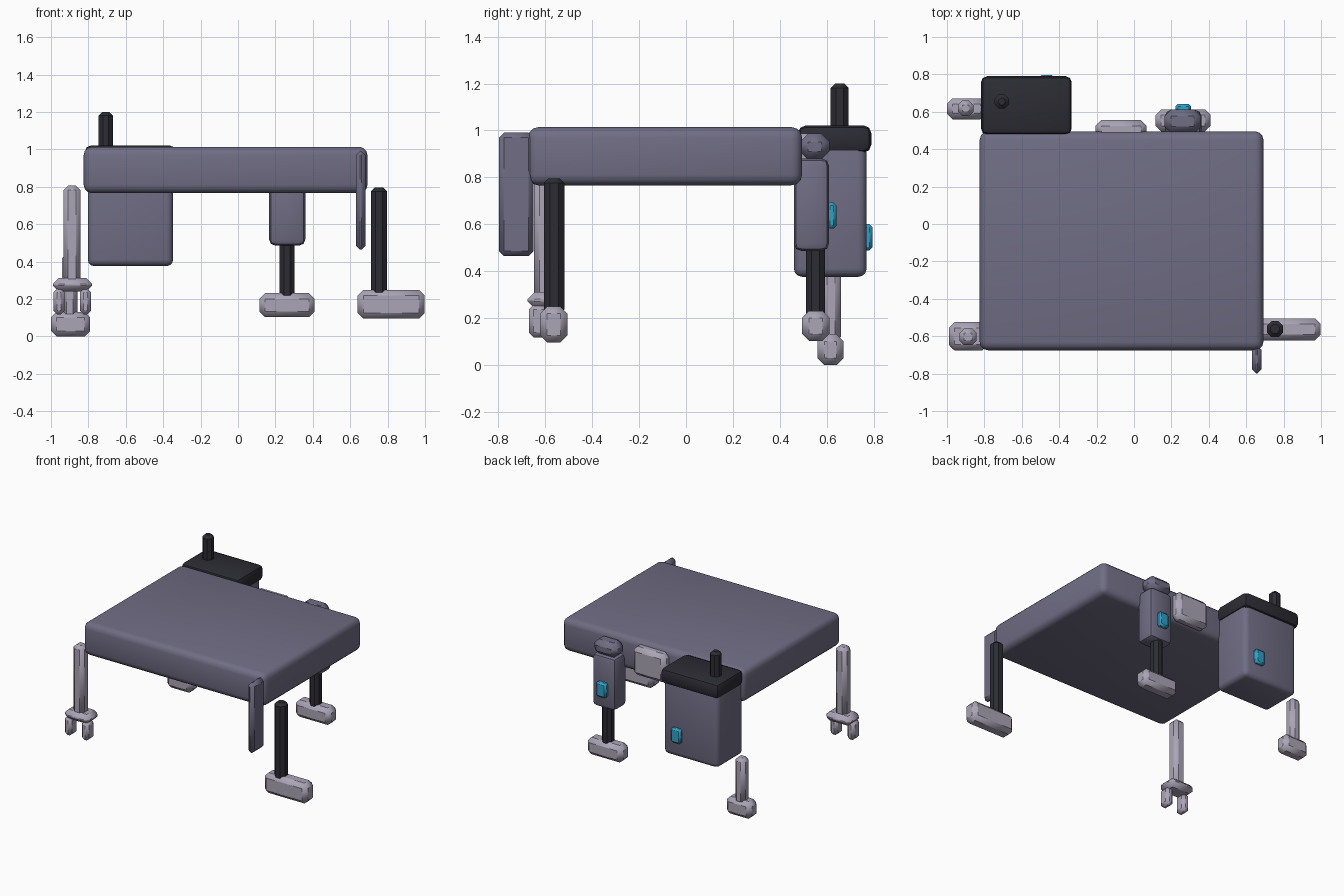
import bpy, math

if "Cube" in bpy.data.objects:
    bpy.data.objects.remove(bpy.data.objects["Cube"])


def mat(name, srgb):
    m = bpy.data.materials.new(name)
    lin = [((c / 255 + 0.055) / 1.055) ** 2.4 for c in srgb]
    m.diffuse_color = (*lin, 1)
    m.use_nodes = True
    m.node_tree.nodes["Principled BSDF"].inputs["Base Color"].default_value = m.diffuse_color
    return m


BODY = mat("slate purple", (112, 109, 132))
PALE = mat("pale grey", (170, 165, 182))
DARK = mat("charcoal", (44, 44, 52))
TEAL = mat("teal", (50, 160, 198))


def finish(ob, name, material, bevel, segments):
    ob.name = name
    ob.data.materials.append(material)
    mod = ob.modifiers.new("edge", 'BEVEL')
    mod.width = bevel
    mod.segments = segments
    mod.limit_method = 'ANGLE'
    mod.angle_limit = math.radians(50)
    bpy.ops.object.modifier_apply(modifier=mod.name)
    bpy.ops.object.shade_smooth_by_angle(angle=math.radians(40))
    return ob


def box(name, material, x, y, z, bevel=0.03, segments=1):
    """Bevelled box from its min/max extents on each axis."""
    bpy.ops.mesh.primitive_cube_add(
        size=1, location=[sum(r) / 2 for r in (x, y, z)])
    ob = bpy.context.object
    ob.scale = [r[1] - r[0] for r in (x, y, z)]
    bpy.ops.object.transform_apply(location=False, rotation=False, scale=True)
    return finish(ob, name, material, bevel, segments)


def rod(name, material, x, y, z, radius):
    """Eight-sided upright rod with chamfered ends."""
    bpy.ops.mesh.primitive_cylinder_add(
        vertices=8, radius=radius, depth=z[1] - z[0],
        location=(x, y, sum(z) / 2), rotation=(0, 0, math.pi / 8))
    return finish(bpy.context.object, name, material, 0.02, 1)


# Main slab and hanging front plate
box("slab", BODY, (-0.825, 0.692), (-0.675, 0.495), (0.77, 1.018), 0.045, 3)
box("front_plate", BODY, (0.63, 0.682), (-0.798, -0.65), (0.468, 0.995), 0.022)

# Rear bin with lid, rod and light panel
box("bin", BODY, (-0.803, -0.347), (0.46, 0.77), (0.38, 0.96), 0.035, 3)
box("bin_lid", DARK, (-0.818, -0.333), (0.478, 0.79), (0.91, 1.025), 0.032, 2)
rod("lid_rod", DARK, -0.707, 0.655, (1.0, 1.205), 0.041)
box("bin_panel", TEAL, (-0.507, -0.425), (0.755, 0.796), (0.493, 0.604), 0.013)

# Rear plate on the slab edge
box("rear_plate", PALE, (-0.205, 0.067), (0.46, 0.555), (0.775, 0.99), 0.03)

# Rear middle leg
box("rear_upper_leg", BODY, (0.166, 0.36), (0.46, 0.61), (0.49, 0.885), 0.032, 2)
box("rear_leg_cap", BODY, (0.163, 0.357), (0.485, 0.612), (0.88, 0.99), 0.035)
rod("rear_lower_leg", DARK, 0.262, 0.552, (0.2, 0.52), 0.043)
box("rear_foot", PALE, (0.115, 0.41), (0.495, 0.612), (0.107, 0.235))
box("leg_panel", TEAL, (0.222, 0.306), (0.6, 0.642), (0.585, 0.696), 0.013)

# Front right leg
rod("front_right_leg", DARK, 0.754, -0.562, (0.22, 0.80), 0.047)
box("front_right_foot", PALE, (0.64, 0.998), (-0.622, -0.505), (0.1, 0.253))

# Rear left leg
box("rear_left_leg", PALE, (-0.942, -0.858), (0.577, 0.66), (0.1, 0.445), 0.024)
box("rear_left_foot", PALE, (-1.0, -0.79), (0.56, 0.672), (0.004, 0.135))

# Front left leg with a two-fingered claw
box("front_left_leg", PALE, (-0.932, -0.842), (-0.648, -0.558), (0.28, 0.81), 0.024)
box("claw_palm", PALE, (-0.99, -0.78), (-0.675, -0.525), (0.245, 0.315))
for side, x0 in (("left", -0.987), ("right", -0.845)):
    box(f"claw_finger_{side}", PALE, (x0, x0 + 0.06), (-0.67, -0.58), (0.122, 0.26), 0.02)

# Rest on the ground plane
for ob in bpy.data.objects:
    ob.location.z -= 0.004
